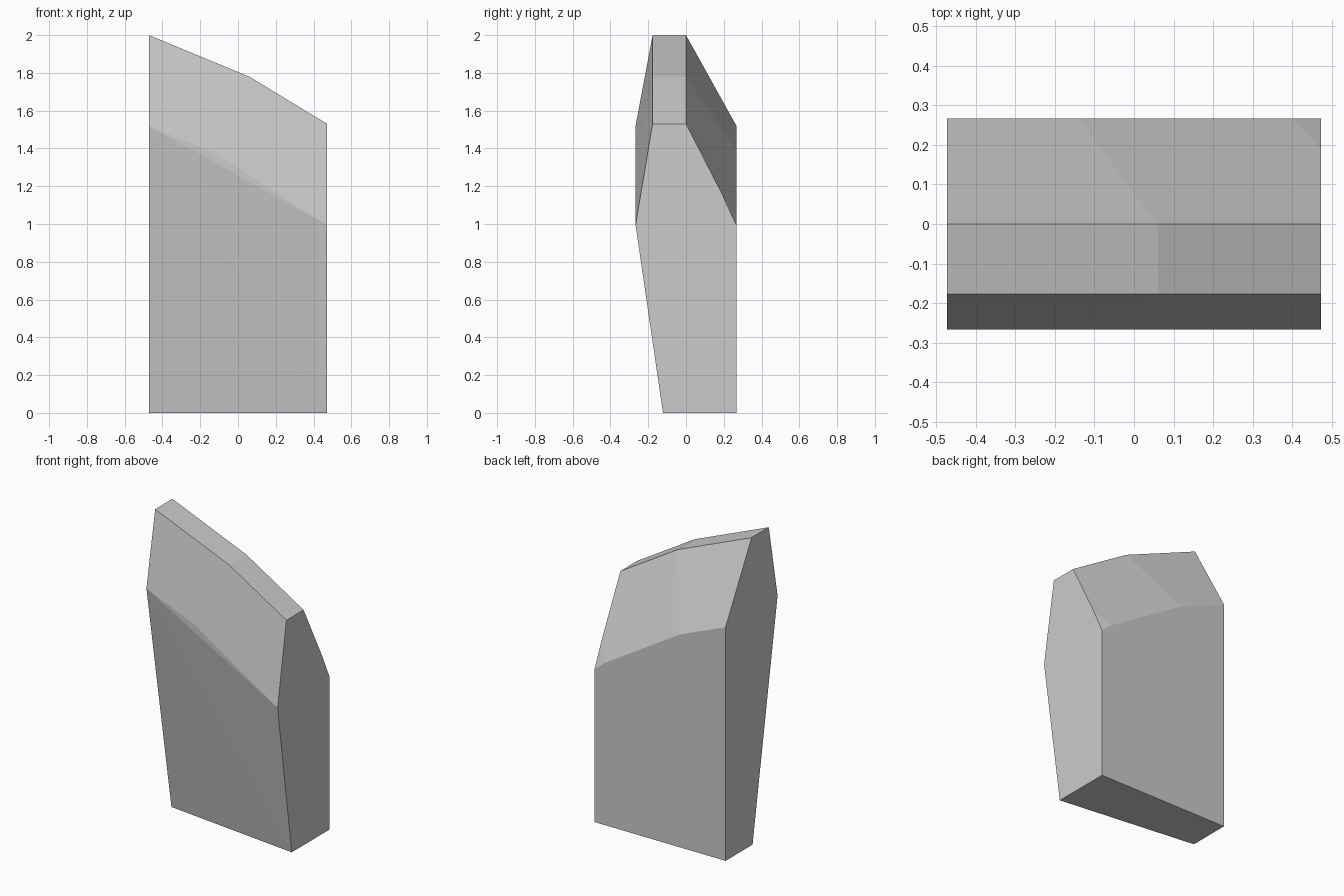
import bpy, bmesh

if "Cube" in bpy.data.objects:
    bpy.data.objects.remove(bpy.data.objects["Cube"])

W, D = 0.472, 0.267

# Cross-sections (y, z), running from front bottom over the top to back bottom
left = [(-0.01, 0), (-D, 1.52), (-0.177, 2.0), (0, 2.0), (D, 1.52), (D, 0)]
right = [(-0.122, 0), (-D, 0.995), (-0.177, 1.53), (0, 1.53), (0.19, 1.16), (D, 0.992), (D, 0)]
# Bend across the sloping top: front shoulder, two ridge points, back shoulder
bend = [(-0.14, -D, 1.383), (0.06, -0.177, 1.78), (0.06, 0, 1.78), (-0.14, D, 1.383)]

bm = bmesh.new()
L = [bm.verts.new((-W, y, z)) for y, z in left]
R = [bm.verts.new((W, y, z)) for y, z in right]
M = [bm.verts.new(p) for p in bend]
chip = bm.verts.new((0.40, D, 1.053))

faces = [
    L, R, [L[0], L[5], R[6], R[0]],                         # ends and base
    [L[0], R[0], L[1]], [R[0], R[1], L[1]],                 # twisted front
    [L[1], R[1], M[0]],                                     # front sliver
    [L[1], M[0], M[1], L[2]], [M[0], R[1], R[2], M[1]],     # front slope
    [L[2], M[1], M[2], L[3]], [M[1], R[2], R[3], M[2]],     # top
    [L[3], M[2], M[3], L[4]], [M[2], R[3], R[4], chip, M[3]],  # back slope
    [chip, R[4], R[5]],                                     # corner chip
    [L[4], M[3], chip, R[5], R[6], L[5]],                   # back
]
for f in faces:
    bm.faces.new(f)
bmesh.ops.recalc_face_normals(bm, faces=bm.faces[:])

mesh = bpy.data.meshes.new("faceted_block")
bm.to_mesh(mesh)
bm.free()
obj = bpy.data.objects.new("faceted_block", mesh)
bpy.context.collection.objects.link(obj)
